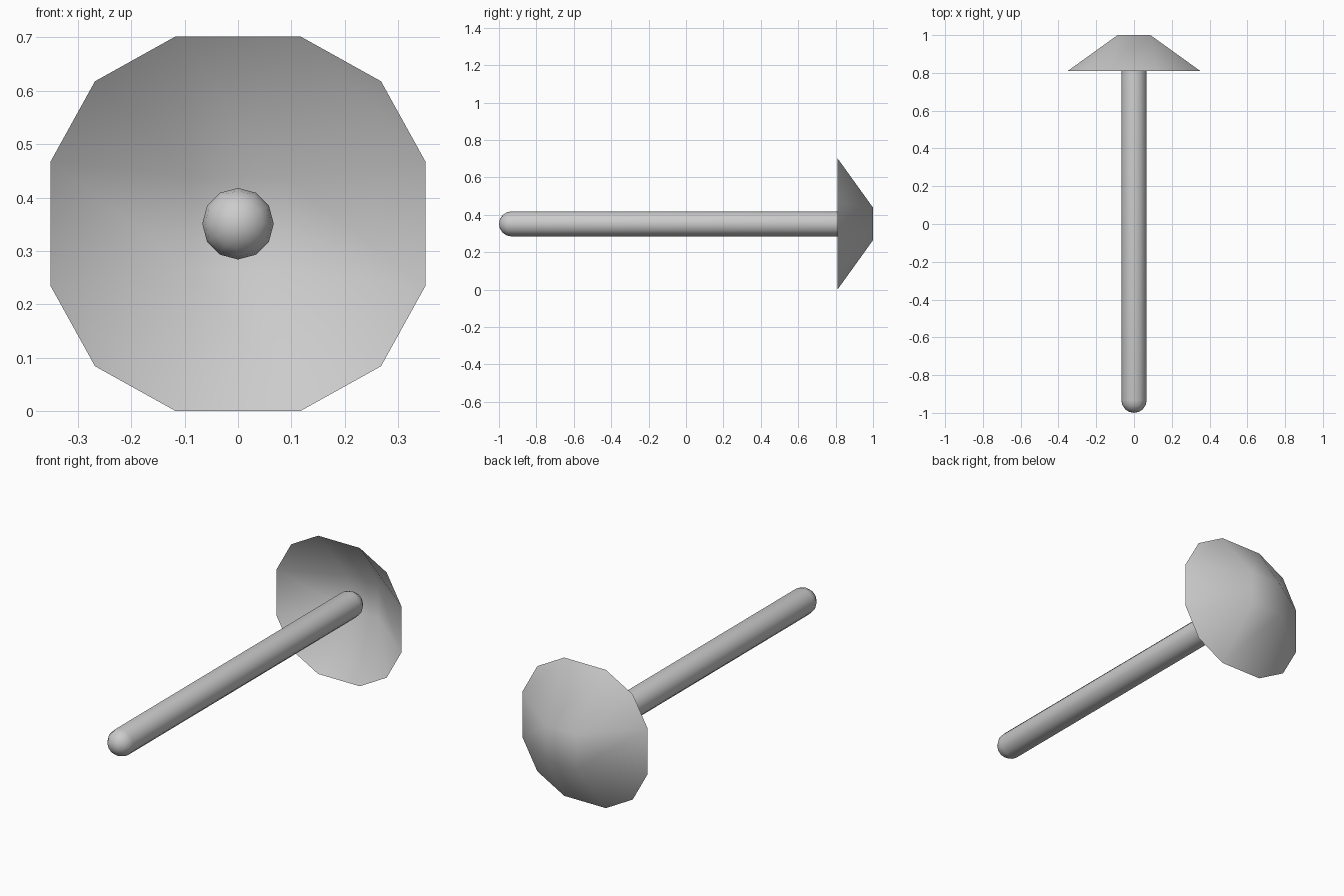
import bpy, bmesh
from math import sin, cos, pi, tau

if "Cube" in bpy.data.objects:
    bpy.data.objects.remove(bpy.data.objects["Cube"])

AXIS_Z = 0.351   # height of the shared axis, which runs along y


def finish(bm, name):
    for f in bm.faces:
        f.smooth = True
    me = bpy.data.meshes.new(name)
    bm.to_mesh(me)
    bm.free()
    ob = bpy.data.objects.new(name, me)
    ob.location.z = AXIS_Z
    bpy.context.collection.objects.link(ob)
    return ob


# Rod: a 12-sided capsule, lathed from a half profile around y
R, FRONT, BACK, STEPS = 0.067, -1.0, 0.955, 4
angles = [i * pi / 2 / STEPS for i in range(STEPS + 1)]
profile = [(R * sin(a), FRONT + R - R * cos(a)) for a in angles]
profile += [(R * sin(a), BACK - R + R * cos(a)) for a in reversed(angles)]
bm = bmesh.new()
verts = [bm.verts.new((r, y, 0)) for r, y in profile]
edges = [bm.edges.new(pair) for pair in zip(verts, verts[1:])]
bmesh.ops.spin(bm, geom=verts + edges, cent=(0, 0, 0), axis=(0, 1, 0),
               angle=tau, steps=12)
bmesh.ops.remove_doubles(bm, verts=bm.verts[:], dist=0.0005)
bmesh.ops.recalc_face_normals(bm, faces=bm.faces[:])
finish(bm, "rod")

# Cap: a thin open shell, a 3 x 3 grid rounded at the rim with a raised middle
bm = bmesh.new()
bmesh.ops.create_grid(bm, x_segments=3, y_segments=3, size=1)
for v in bm.verts:
    sx, sy = (1 if v.co.x > 0 else -1), (1 if v.co.y > 0 else -1)
    ox, oy = abs(v.co.x) > 0.9, abs(v.co.y) > 0.9
    if ox and oy:
        x, z, y = 0.268, 0.267, 0.81
    elif ox or oy:
        x, z, y = (0.351 if ox else 0.117), (0.351 if oy else 0.117), 0.81
    else:
        x, z, y = 0.087, 0.087, 1.0
    v.co = (sx * x, y, -sy * z)
bm.normal_update()
finish(bm, "cap")
